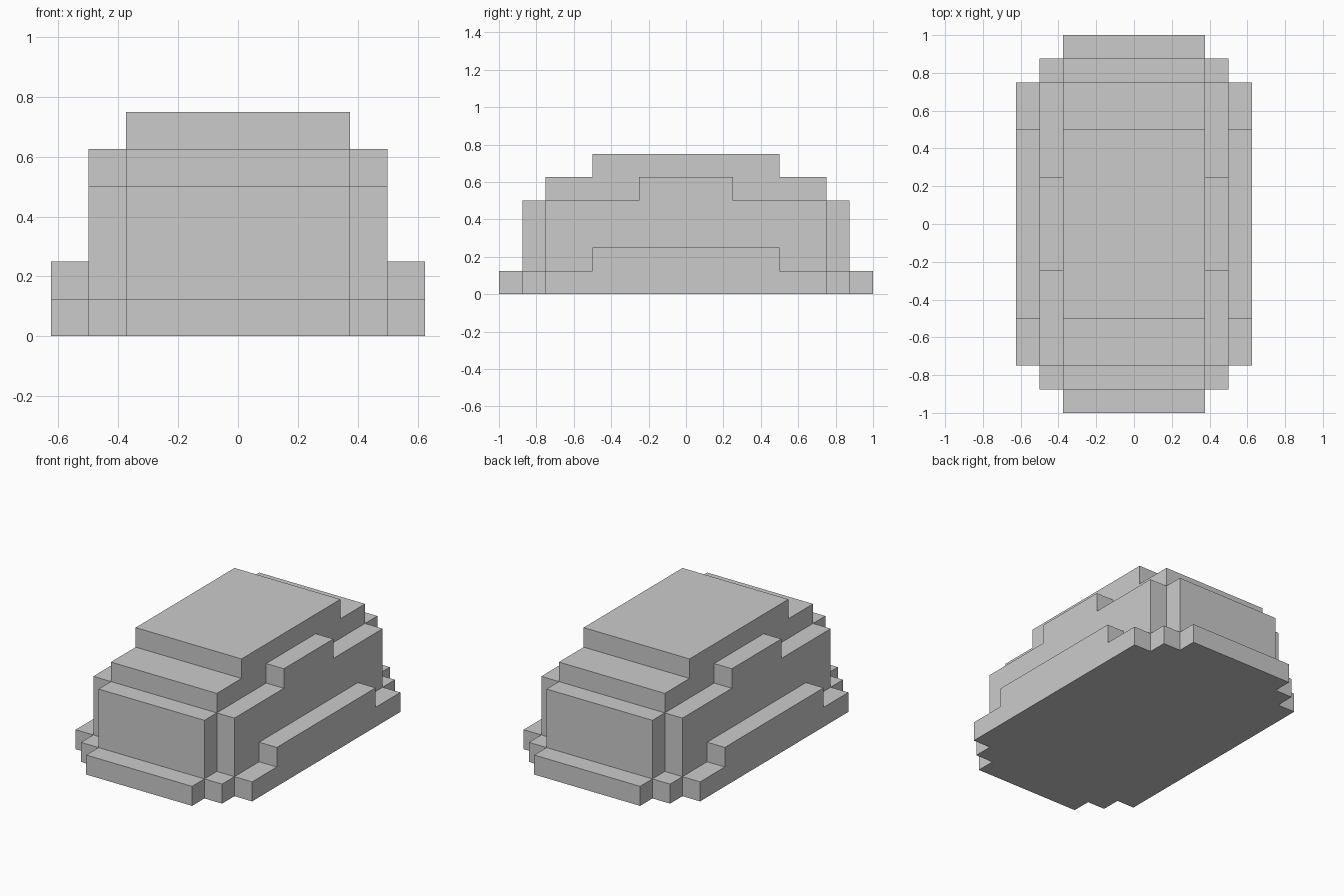
import bpy
import bmesh

if "Cube" in bpy.data.objects:
    bpy.data.objects.remove(bpy.data.objects["Cube"])


def stepped_prism(name, half_width, steps):
    """Extrude a symmetric stepped side profile across x.
    steps: (half_length, top_z) pairs from the lowest, longest step upward."""
    half = []
    z = 0.0
    for y, top in steps:
        half += [(y, z), (y, top)]
        z = top
    profile = half + [(-y, z) for y, z in reversed(half)]

    bm = bmesh.new()
    face = bm.faces.new([bm.verts.new((-half_width, y, z)) for y, z in profile])
    side = bmesh.ops.extrude_face_region(bm, geom=[face])
    moved = [v for v in side["geom"] if isinstance(v, bmesh.types.BMVert)]
    bmesh.ops.translate(bm, verts=moved, vec=(2 * half_width, 0, 0))
    bmesh.ops.recalc_face_normals(bm, faces=bm.faces)
    mesh = bpy.data.meshes.new(name)
    bm.to_mesh(mesh)
    bm.free()
    obj = bpy.data.objects.new(name, mesh)
    bpy.context.collection.objects.link(obj)
    return obj


# Tall central ridge, running the full length
body = stepped_prism("stepped_body", 0.375,
                     [(1.0, 0.125), (0.875, 0.5), (0.75, 0.625), (0.5, 0.75)])

# Shoulders and low side skirts, crossing the ridge on both sides
shoulders = stepped_prism("shoulders", 0.5,
                          [(0.875, 0.125), (0.75, 0.5), (0.25, 0.625)])
skirts = stepped_prism("side_skirts", 0.625, [(0.75, 0.125), (0.5, 0.25)])

# Fuse everything into one closed shell
bpy.context.view_layer.objects.active = body
for part in (shoulders, skirts):
    mod = body.modifiers.new("union_" + part.name, 'BOOLEAN')
    mod.operation = 'UNION'
    mod.solver = 'EXACT'
    mod.object = part
    bpy.ops.object.modifier_apply(modifier=mod.name)
    bpy.data.objects.remove(part, do_unlink=True)
